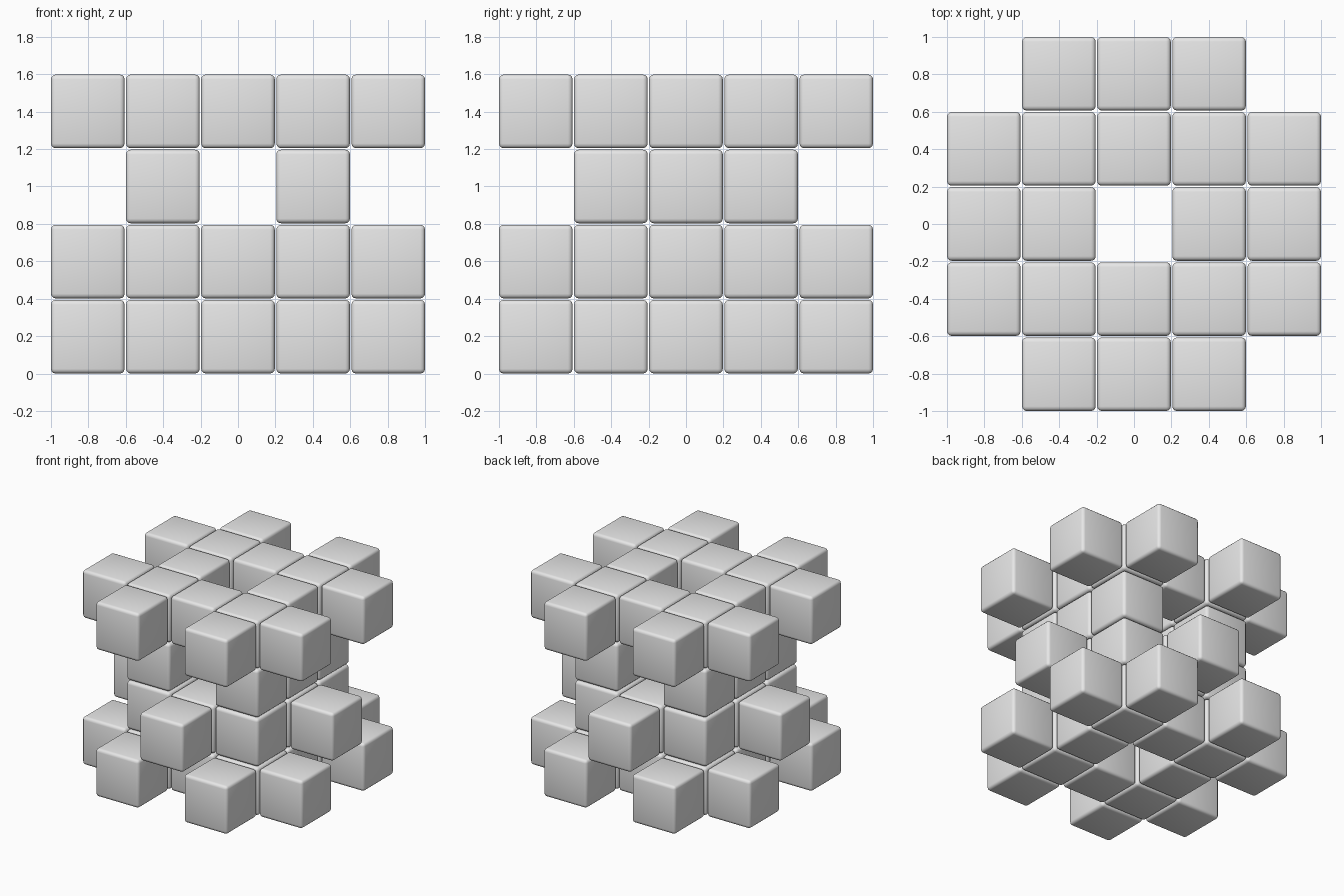
import bpy
import bmesh

default_cube = bpy.data.objects.get("Cube")
if default_cube:
    bpy.data.objects.remove(default_cube, do_unlink=True)

PITCH = 2 / 4.98          # spacing of the cube grid
SIZE = 0.98 * PITCH       # cube edge, leaving thin gaps
BEVEL = 0.025

# Single grey material
grey = bpy.data.materials.new("light_grey")
grey.use_nodes = True
colour = (0.8, 0.8, 0.8, 1)
grey.diffuse_color = colour
grey.node_tree.nodes["Principled BSDF"].inputs["Base Color"].default_value = colour

# One rounded cube mesh shared by every block
mesh = bpy.data.meshes.new("rounded_cube")
bm = bmesh.new()
bmesh.ops.create_cube(bm, size=SIZE)
bmesh.ops.bevel(bm, geom=bm.edges[:], offset=BEVEL, segments=3,
                profile=0.5, affect='EDGES')
for face in bm.faces:
    face.smooth = True
bm.to_mesh(mesh)
bm.free()
mesh.materials.append(grey)

# Cell patterns on the grid
grid = [(i, j) for i in range(-2, 3) for j in range(-2, 3)]
ring = [(i, j) for i, j in grid if max(abs(i), abs(j)) == 1]
side_walls = [(i, j) for i, j in ring if i != 0]
knight_cells = [(i, j) for i, j in grid if abs(i * j) == 2]
axis_cells = [(i, j) for i, j in grid if abs(i) + abs(j) == 2 and i * j == 0]

# Layers from the ground up
layers = [
    ("bottom_layer", ring + knight_cells),
    ("lower_layer", ring + axis_cells),
    ("upper_layer", side_walls),
    ("top_layer", ring + knight_cells),
]
for level, (name, cells) in enumerate(layers):
    for number, (i, j) in enumerate(cells, 1):
        block = bpy.data.objects.new(f"{name}_cube_{number}", mesh)
        block.location = (i * PITCH, j * PITCH, SIZE / 2 + level * PITCH)
        bpy.context.collection.objects.link(block)
